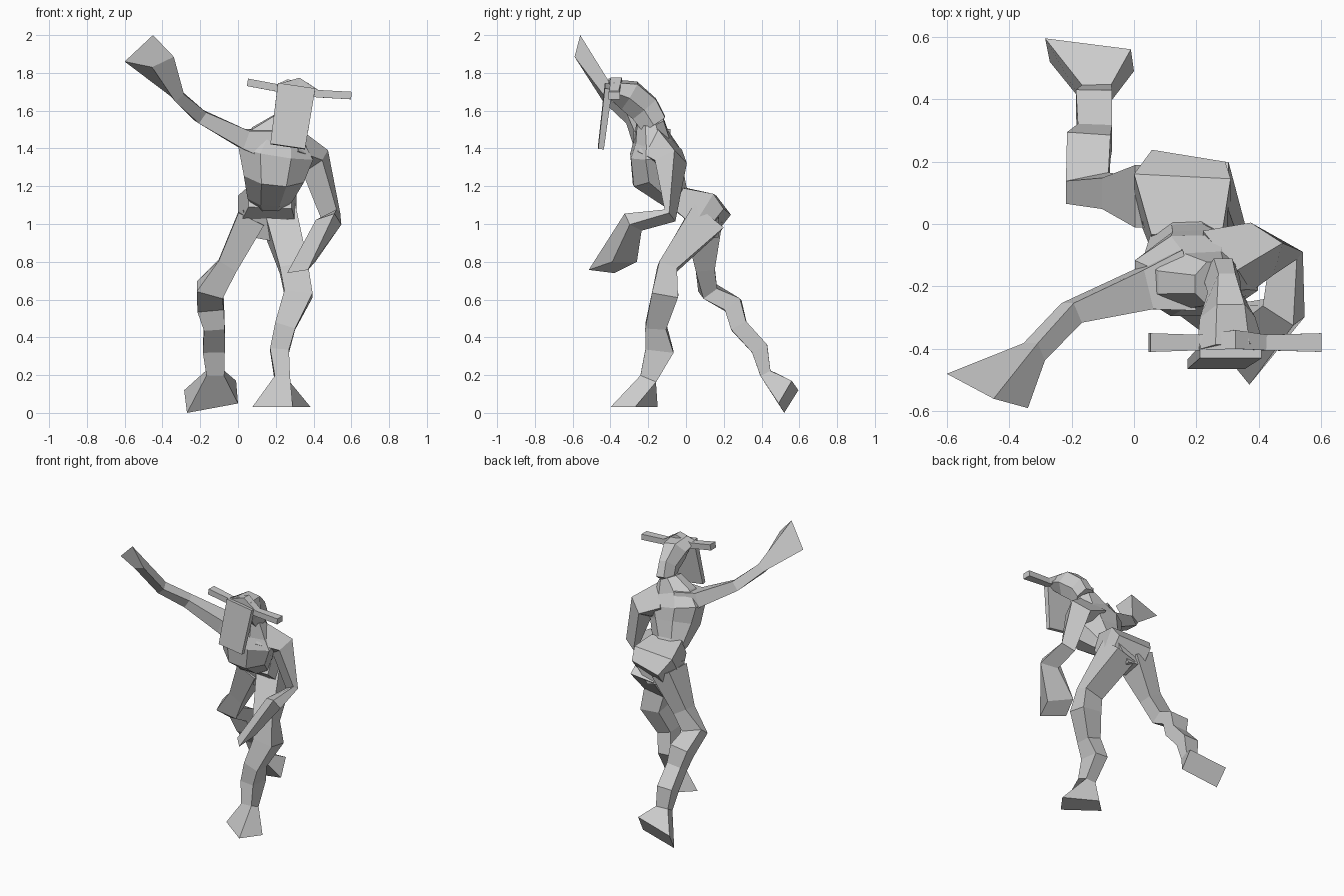
import bpy
import bmesh
import math
from mathutils import Vector

# Remove the default object
if "Cube" in bpy.data.objects:
    bpy.data.objects.remove(bpy.data.objects["Cube"], do_unlink=True)

# Single clay colour
clay = bpy.data.materials.new("plain_grey")
clay.use_nodes = True
grey = (0.6, 0.6, 0.6, 1.0)
clay.diffuse_color = grey
clay.node_tree.nodes["Principled BSDF"].inputs["Base Color"].default_value = grey


def cross_section(centre, half_width, half_depth, tangent, side, sides):
    """Polygon around a path point, perpendicular to the path."""
    across = (side - tangent * side.dot(tangent)).normalized()
    deep = tangent.cross(across)
    phase = 0 if sides == 6 else math.pi / sides
    angles = [phase + math.tau * i / sides for i in range(sides)]
    widest = max(math.cos(a) for a in angles)
    deepest = max(math.sin(a) for a in angles)
    return [centre
            + across * (half_width * math.cos(a) / widest)
            + deep * (half_depth * math.sin(a) / deepest)
            for a in angles]


def best_match(ring, corners):
    """Order the corners so that they line up with the previous ring."""
    count = len(corners)
    options = []
    for order in (corners, corners[::-1]):
        for shift in range(count):
            options.append(order[shift:] + order[:shift])
    middle_a = sum(ring, Vector()) / count
    middle_b = sum(corners, Vector()) / count
    offset = middle_b - middle_a
    return min(options, key=lambda option: sum(
        (b - a - offset).length_squared for a, b in zip(ring, option)))


def loft(name, stations, side=(1, 0, 0), sides=4, tip=None):
    """Faceted body through stations of x, y, z, half width, half depth."""
    side = Vector(side)
    points = [Vector(s[:3]) for s in stations]
    path = list(points)
    if tip:
        corners = [Vector(c) for c in tip]
        path.append(sum(corners, Vector()) / len(corners))
    rings = []
    for i, station in enumerate(stations):
        tangent = Vector()
        if i > 0:
            tangent += (path[i] - path[i - 1]).normalized()
        if i < len(path) - 1:
            tangent += (path[i + 1] - path[i]).normalized()
        rings.append(cross_section(points[i], station[3], station[4],
                                   tangent.normalized(), side, sides))
    if tip:
        rings.append(best_match(rings[-1], corners))

    bm = bmesh.new()
    loops = [[bm.verts.new(p) for p in ring] for ring in rings]
    for low, high in zip(loops, loops[1:]):
        for i in range(sides):
            j = (i + 1) % sides
            bm.faces.new((low[i], low[j], high[j], high[i]))
    bm.faces.new(loops[0])
    bm.faces.new(loops[-1])
    bmesh.ops.recalc_face_normals(bm, faces=bm.faces)
    mesh = bpy.data.meshes.new(name)
    bm.to_mesh(mesh)
    bm.free()
    mesh.materials.append(clay)
    body = bpy.data.objects.new(name, mesh)
    bpy.context.collection.objects.link(body)
    return body


# Trunk from the waist, leaning forward up to the neck
loft("torso", [
    (.17, -.02, 1.11, .09, .06),
    (.17, -.06, 1.15, .12, .08),
    (.19, -.15, 1.26, .16, .14),
    (.2, -.165, 1.38, .2, .13),
    (.22, -.18, 1.46, .15, .09),
    (.26, -.19, 1.55, .07, .07),
], sides=8)

# Hips reaching back from the waist, and the crotch below
loft("hips", [
    (.17, -.05, 1.14, .115, .06),
    (.155, .1, 1.07, .155, .1),
    (.175, .175, 1.01, .12, .07),
])
loft("crotch", [
    (.155, .08, 1.06, .13, .09),
    (.13, .1, .93, .06, .07),
])

# Head: skull, flat hanging face and sideways ears
tilt = (1, 0, -.15)
loft("skull", [
    (.28, -.17, 1.53, .06, .07),
    (.29, -.22, 1.61, .055, .08),
    (.3, -.3, 1.68, .09, .08),
    (.31, -.4, 1.72, .11, .04),
], side=tilt, sides=6)
loft("face", [
    (.31, -.41, 1.73, .1, .02),
    (.263, -.45, 1.41, .093, .015),
], side=tilt)
loft("ears", [
    (.05, -.38, 1.75, .03, .02),
    (.21, -.38, 1.72, .025, .02),
    (.32, -.37, 1.735, .03, .04),
    (.42, -.38, 1.69, .025, .02),
    (.6, -.38, 1.68, .03, .02),
], side=(0, 1, 0))

# Raised right arm with a flaring hand
loft("right_arm", [
    (.16, -.18, 1.42, .1, .08),
    (.03, -.21, 1.45, .065, .05),
    (-.2, -.285, 1.57, .035, .035),
    (-.32, -.41, 1.68, .033, .03),
], side=(0, 1, 0), tip=[
    (-.6, -.48, 1.86), (-.45, -.56, 2),
    (-.34, -.59, 1.885), (-.455, -.53, 1.83)])

# Bent left arm with the hand hanging forward
loft("left_arm", [
    (.27, -.14, 1.39, .1, .08),
    (.41, -.08, 1.33, .07, .06),
    (.49, -.085, 1.045, .05, .018),
    (.48, -.28, 1.01, .06, .037),
], side=(1, -.5, .4), tip=[
    (.37, -.515, .757), (.26, -.38, .74),
    (.3, -.26, .8), (.41, -.39, .8)])

# Right leg trailing behind on its toes
loft("right_leg", [
    (.07, .09, 1.03, .075, .1),
    (-.055, .1, .78, .055, .05),
    (-.15, .115, .65, .072, .045),
    (-.145, .25, .57, .07, .05),
    (-.125, .28, .46, .055, .045),
    (-.128, .39, .34, .058, .045),
    (-.12, .42, .21, .047, .03),
], tip=[
    (-.285, .595, .12), (-.01, .56, .17),
    (0, .49, .05), (-.27, .52, 0)])

# Left leg planted in front
loft("left_leg", [
    (.22, .11, 1.03, .085, .1),
    (.295, -.1, .77, .075, .05),
    (.32, -.11, .63, .075, .07),
    (.25, -.16, .46, .055, .055),
    (.22, -.14, .33, .05, .075),
    (.235, -.2, .18, .04, .045),
], tip=[
    (.075, -.24, .03), (.29, -.4, .03),
    (.385, -.27, .03), (.17, -.15, .03)])
